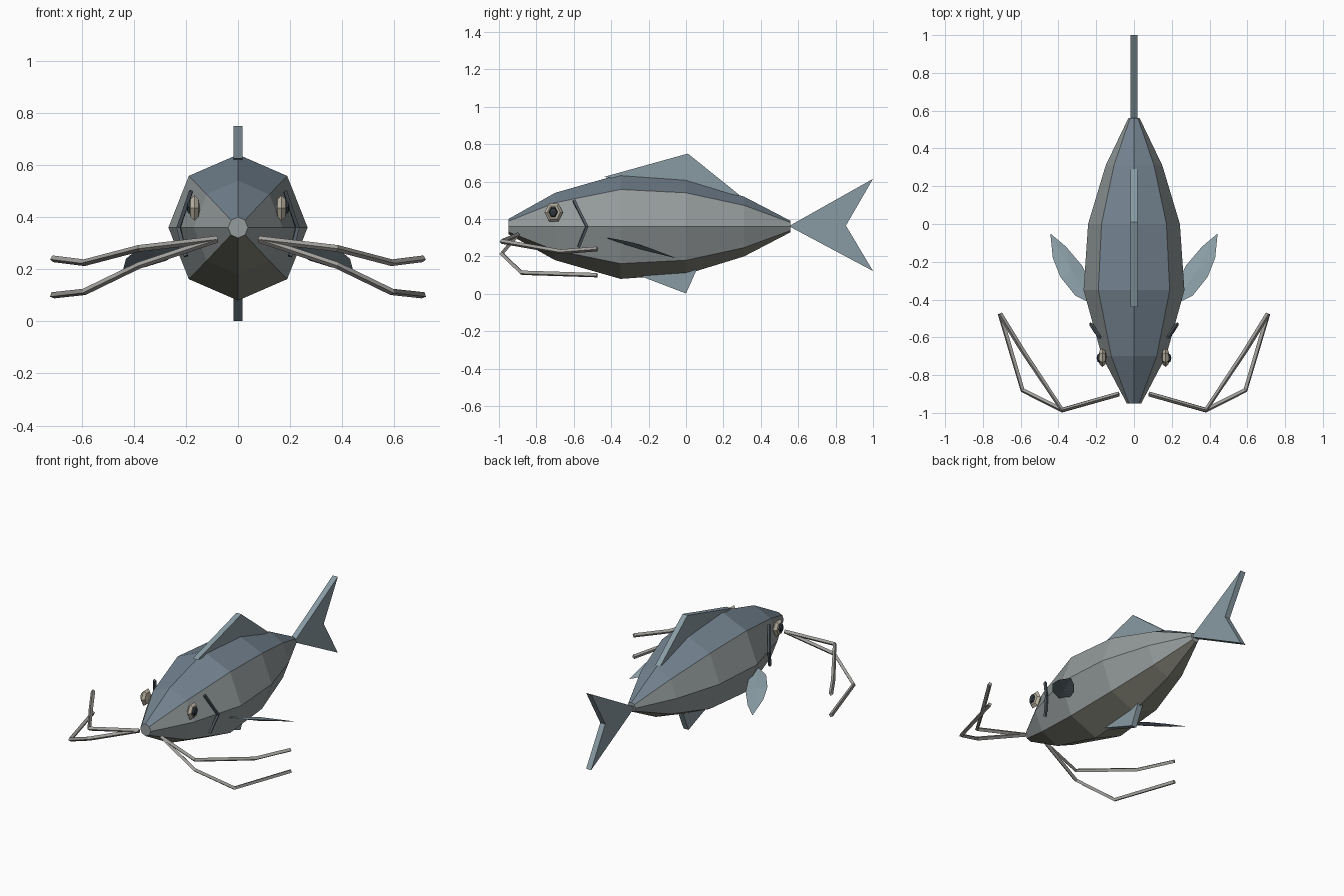
import bpy, bmesh, math
from mathutils import Vector

if "Cube" in bpy.data.objects:
    bpy.data.objects.remove(bpy.data.objects["Cube"])


def material(name, rgb):
    m = bpy.data.materials.new(name)
    m.diffuse_color = (*rgb, 1)
    m.use_nodes = True
    m.node_tree.nodes["Principled BSDF"].inputs["Base Color"].default_value = m.diffuse_color
    return m


BACK = material("slate_back", (0.17, 0.22, 0.27))
FLANK = material("grey_flank", (0.30, 0.33, 0.33))
BELLY = material("warm_belly", (0.23, 0.23, 0.19))
FIN = material("fin_blue", (0.25, 0.33, 0.37))
WHISKER = material("whisker_grey", (0.36, 0.35, 0.33))
EYE = material("eye_pale", (0.50, 0.46, 0.37))
DARK = material("dark", (0.03, 0.04, 0.05))
GILL = material("gill_dark", (0.09, 0.11, 0.13))


def finish(name, bm, mats):
    bmesh.ops.recalc_face_normals(bm, faces=bm.faces)
    me = bpy.data.meshes.new(name)
    bm.to_mesh(me)
    bm.free()
    ob = bpy.data.objects.new(name, me)
    for m in mats:
        me.materials.append(m)
    bpy.context.collection.objects.link(ob)
    return ob


def plate(name, outline, half=0.018):
    """Flat fin in the yz plane with a thickness along x."""
    bm = bmesh.new()
    face = bm.faces.new([bm.verts.new((-half, y, z)) for y, z in outline])
    ext = bmesh.ops.extrude_face_region(bm, geom=[face])
    verts = [v for v in ext["geom"] if isinstance(v, bmesh.types.BMVert)]
    bmesh.ops.translate(bm, verts=verts, vec=(2 * half, 0, 0))
    return finish(name, bm, [FIN])


def rod(name, points, radius, mat):
    """Thin bent bar along a polyline."""
    cu = bpy.data.curves.new(name, "CURVE")
    cu.dimensions = "3D"
    cu.bevel_depth = radius
    cu.bevel_resolution = 0
    cu.use_fill_caps = True
    sp = cu.splines.new("POLY")
    sp.points.add(len(points) - 1)
    for p, co in zip(sp.points, points):
        p.co = (*co, 1)
    sp.use_smooth = False
    cu.materials.append(mat)
    ob = bpy.data.objects.new(name, cu)
    bpy.context.collection.objects.link(ob)


def ball(name, loc, size, segs, rings, mat):
    """Flattened low-poly sphere with its poles along x."""
    bm = bmesh.new()
    bmesh.ops.create_uvsphere(bm, u_segments=segs, v_segments=rings, radius=1)
    for v in bm.verts:
        x, y, z = v.co
        v.co = (loc[0] + z * size[0], loc[1] + y * size[1], loc[2] + x * size[2])
    finish(name, bm, [mat])


# Body: eight-sided rings along y (y, half width, half height)
bm = bmesh.new()
stations = [(-0.95, 0.038, 0.04), (-0.70, 0.17, 0.18), (-0.35, 0.267, 0.28),
            (0.0, 0.243, 0.255), (0.31, 0.15, 0.16), (0.56, 0.03, 0.03)]
rings = []
for y, rx, rz in stations:
    rings.append([bm.verts.new((rx * math.sin(k * math.pi / 4), y,
                                0.36 + rz * math.cos(k * math.pi / 4)))
                  for k in range(8)])
for a, b in zip(rings, rings[1:]):
    for k in range(8):
        j = (k + 1) % 8
        f = bm.faces.new((a[k], a[j], b[j], b[k]))
        f.material_index = 0 if k in (0, 7) else 2 if k in (3, 4) else 1
for end in (rings[0], rings[-1]):
    bm.faces.new(end).material_index = 1
finish("body", bm, [BACK, FLANK, BELLY])

# Upright fins
plate("tail_fin", [(0.55, 0.362), (1.0, 0.615), (0.855, 0.365), (1.0, 0.122)])
plate("dorsal_fin", [(-0.44, 0.625), (0.01, 0.75), (0.29, 0.525), (0.0, 0.57)])
plate("belly_fin", [(-0.27, 0.105), (0.0, 0.002), (0.06, 0.135), (-0.1, 0.14)])

for s, side in ((1, "right"), (-1, "left")):
    # Leaf-shaped side fin, slightly thicker in the middle
    edge = [(0.21, -0.43, 0.30), (0.31, -0.38, 0.294), (0.39, -0.28, 0.273),
            (0.43, -0.18, 0.24), (0.443, -0.05, 0.19), (0.36, -0.12, 0.207),
            (0.275, -0.22, 0.233), (0.22, -0.33, 0.265)]
    bm = bmesh.new()
    rim = [bm.verts.new((s * x, y, z)) for x, y, z in edge]
    mid = sum((Vector(v.co) for v in rim), Vector()) / len(rim)
    for dz in (0.014, -0.012):
        c = bm.verts.new(mid + Vector((0, 0, dz)))
        for k in range(8):
            bm.faces.new((rim[k], rim[(k + 1) % 8], c))
    finish("side_fin_" + side, bm, [FIN])

    # Eye and pupil
    ball("eye_" + side, (s * 0.167, -0.707, 0.435), (0.022, 0.05, 0.056), 6, 4, EYE)
    ball("pupil_" + side, (s * 0.182, -0.71, 0.437), (0.016, 0.026, 0.032), 6, 4, DARK)

    # Gill line
    rod("gill_" + side, [(s * 0.18, -0.60, 0.50), (s * 0.228, -0.53, 0.36),
                         (s * 0.20, -0.575, 0.25)], 0.01, GILL)

    # Whiskers, upper and lower
    for label, bends in (("upper", [(0.38, -0.985, 0.28), (0.59, -0.67, 0.225), (0.71, -0.475, 0.24)]),
                         ("lower", [(0.38, -0.985, 0.215), (0.59, -0.88, 0.113), (0.71, -0.475, 0.10)])):
        path = [(0.08, -0.90, 0.315)] + bends
        rod(f"whisker_{label}_{side}", [(s * x, y, z) for x, y, z in path], 0.013, WHISKER)
